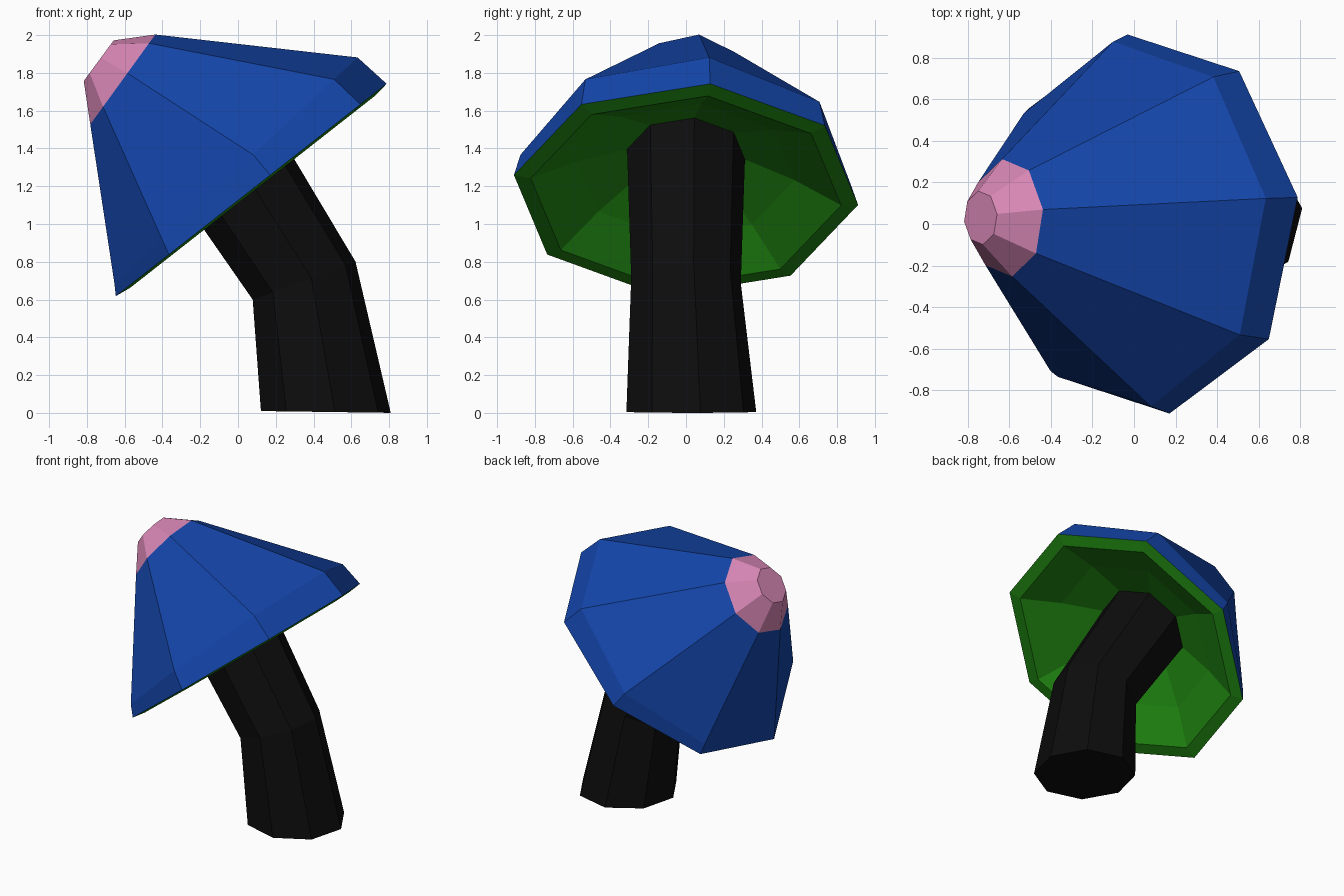
import bpy
from math import sin, cos, radians
from mathutils import Vector

if "Cube" in bpy.data.objects:
    bpy.data.objects.remove(bpy.data.objects["Cube"])

SIDES, PHASE = 8, radians(8)
TILT = radians(38.1)
CENTRE = Vector((0.07, 0, 1.18))
U = Vector((cos(TILT), 0, sin(TILT)))     # across the cap
N = Vector((-sin(TILT), 0, cos(TILT)))    # cap axis
V = Vector((0, 1, 0))


def ring(cu, cv, cn, r, slope=0.0, frame=(CENTRE, U, V, N)):
    """Octagon in a tilted frame; slope leans its plane along the first axis."""
    o, u, v, n = frame
    pts = []
    for k in range(SIDES):
        a = PHASE + k * 2 * 3.14159265 / SIDES
        c, s = r * cos(a), r * sin(a)
        pts.append(o + u * (cu + c) + v * (cv + s) + n * (cn + slope * c))
    return pts


def material(name, rgb):
    m = bpy.data.materials.new(name)
    m.diffuse_color = (*rgb, 1)
    m.use_nodes = True
    m.node_tree.nodes["Principled BSDF"].inputs["Base Color"].default_value = m.diffuse_color
    return m


def loft(name, rings, mat, close_start=False, close_end=False):
    """Skin a list of octagons with flat quads."""
    verts = [p for r in rings for p in r]
    faces = []
    for j in range(len(rings) - 1):
        a, b = j * SIDES, (j + 1) * SIDES
        for i in range(SIDES):
            k = (i + 1) % SIDES
            faces.append((a + i, a + k, b + k, b + i))
    if close_start:
        faces.append(tuple(reversed(range(SIDES))))
    if close_end:
        last = (len(rings) - 1) * SIDES
        faces.append(tuple(range(last, last + SIDES)))
    me = bpy.data.meshes.new(name)
    me.from_pydata(verts, [], faces)
    me.materials.append(mat)
    ob = bpy.data.objects.new(name, me)
    bpy.context.collection.objects.link(ob)
    return ob


blue = material("blue", (0.007, 0.06, 0.40))
pink = material("pink", (0.68, 0.24, 0.46))
green = material("green", (0.015, 0.25, 0.006))
black = material("black", (0.004, 0.004, 0.004))

# Shared cap rings
rim = ring(0, 0, 0, 0.92)
shoulder = ring(0, 0, 0.13, 0.885, 0.085)
tip_base = ring(-0.174, 0.03, 0.88, 0.285, 0.287)
tip_top = ring(-0.213, 0.03, 1.037, 0.13, 0.278)
socket = ring(0, 0, 0.24, 0.315)

# Cap: blue skirt, pink tip, green underside
loft("cap", [rim, shoulder, tip_base], blue)
loft("cap_tip", [tip_base, tip_top], pink, close_end=True)
loft("cap_underside",
     [socket, ring(0, 0, 0.13, 0.58), ring(0, 0, -0.012, 0.83), rim], green)

# Bent stem from the ground into the cap
world = (Vector((0, 0, 0)), Vector((1, 0, 0)), V, Vector((0, 0, 1)))
foot = ring(0.465, 0.028, 0.005, 0.347, -0.014, world)
bend_a = radians(20.3)
bend = ring(0, 0, 0, 0.293, 0, (Vector((0.35, 0, 0.70)),
                                Vector((cos(bend_a), 0, sin(bend_a))), V,
                                Vector((-sin(bend_a), 0, cos(bend_a)))))
loft("stem", [foot, bend, socket], black, close_start=True, close_end=True)
